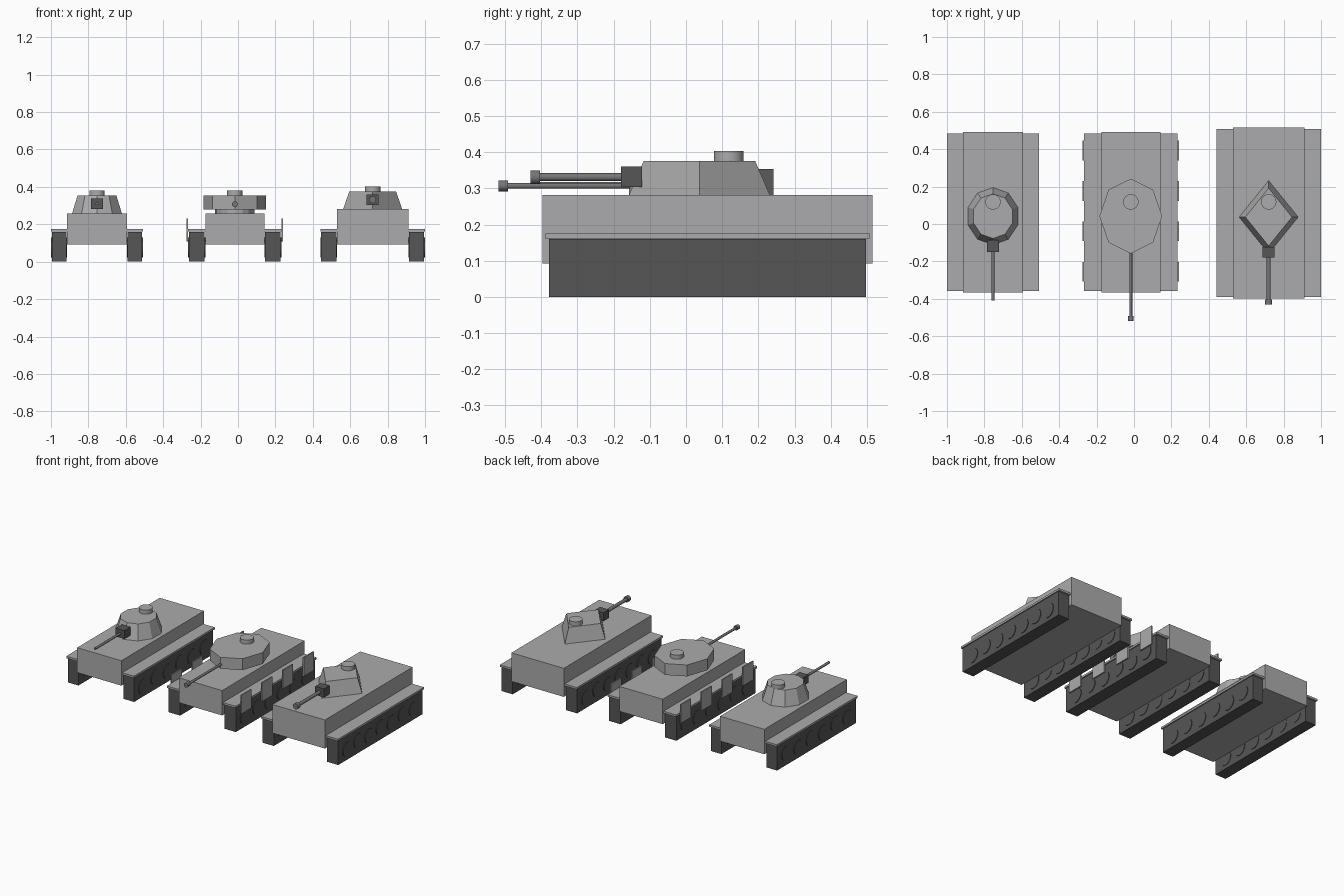
import bpy, bmesh, math
from mathutils import Matrix, Vector

cube = bpy.data.objects.get("Cube")
if cube:
    bpy.data.objects.remove(cube, do_unlink=True)


def material(name, v):
    m = bpy.data.materials.new(name)
    m.use_nodes = True
    m.diffuse_color = (v, v, v * 1.02, 1)
    m.node_tree.nodes["Principled BSDF"].inputs["Base Color"].default_value = (v, v, v * 1.02, 1)
    return m


ARMOUR = material("light grey armour", 0.41)
DARK = material("dark grey running gear", 0.092)
GUN = material("gunmetal grey", 0.18)


def finish(bm, name, mat, smooth=False):
    me = bpy.data.meshes.new(name)
    bm.to_mesh(me)
    bm.free()
    ob = bpy.data.objects.new(name, me)
    bpy.context.collection.objects.link(ob)
    me.materials.append(mat)
    if smooth:
        bpy.ops.object.select_all(action='DESELECT')
        ob.select_set(True)
        bpy.context.view_layer.objects.active = ob
        bpy.ops.object.shade_smooth_by_angle(angle=math.radians(35))
    return ob


def box(name, x, y, z, mat):
    """Box from (low, high) ranges."""
    bm = bmesh.new()
    bmesh.ops.create_cube(bm, size=1)
    for v in bm.verts:
        v.co = Vector([r[0] if c < 0 else r[1] for c, r in zip(v.co, (x, y, z))])
    return finish(bm, name, mat)


def rod(name, start, end, r, mat, sides=24):
    """Cylinder between two points."""
    a, b = Vector(start), Vector(end)
    bm = bmesh.new()
    turn = (b - a).to_track_quat('Z', 'Y').to_matrix().to_4x4()
    bmesh.ops.create_cone(bm, cap_ends=True, segments=sides, radius1=r, radius2=r,
                          depth=(b - a).length,
                          matrix=Matrix.Translation((a + b) / 2) @ turn)
    return finish(bm, name, mat, True)


def frustum(name, cx, cy, z0, z1, rx, ry, taper, sides):
    """Faceted turret with one corner pointing forward."""
    bm = bmesh.new()
    rings = []
    for z, s in ((z0, 1), (z1, taper)):
        ring = []
        for i in range(sides):
            a = -math.pi / 2 + 2 * math.pi * i / sides
            ring.append(bm.verts.new((cx + rx * s * math.cos(a), cy + ry * s * math.sin(a), z)))
        rings.append(ring)
    low, high = rings
    bm.faces.new(low[::-1])
    bm.faces.new(high)
    for i in range(sides):
        j = (i + 1) % sides
        bm.faces.new((low[i], low[j], high[j], high[i]))
    return finish(bm, name, ARMOUR)


def chassis(tag, cx, half, hull_half, y, hull_top, wheels):
    y0, y1 = y
    box(tag + "_hull", (cx - hull_half, cx + hull_half), y, (0.093, hull_top), ARMOUR)
    t0, t1 = y0 + 0.018, y1 - 0.018
    pitch = (t1 - t0 - 0.184) / (wheels - 1)
    for side, s in (("left", 1), ("right", -1)):
        inner, outer = hull_half + 0.003, half - 0.005
        xs = sorted((cx + s * inner, cx + s * outer))
        box(f"{tag}_{side}_track", xs, (t0, t1), (0, 0.16), DARK)
        fx = sorted((cx + s * (hull_half - 0.01), cx + s * half))
        box(f"{tag}_{side}_fender", fx, (y0 + 0.008, y1 - 0.008), (0.162, 0.175), ARMOUR)
        # staggered road wheels running through the track block
        for i in range(wheels):
            wy, wz = t0 + 0.092 + pitch * i, 0.07 if i % 2 == 0 else 0.081
            rod(f"{tag}_{side}_wheel_{i + 1}", (cx + s * (inner - 0.003), wy, wz),
                (cx + s * (outer + 0.004), wy, wz), 0.047, DARK, 32)


def gun(tag, cx, z, y_back, y_tip, r, muzzle=0):
    rod(tag + "_barrel", (cx, y_back, z), (cx, y_tip, z), r, GUN, 16)
    if muzzle:
        rod(tag + "_muzzle", (cx, y_tip + 0.025, z), (cx, y_tip - 0.001, z), muzzle, GUN, 16)


def cupola(tag, cx, z):
    rod(tag + "_cupola", (cx, 0.118, z - 0.005), (cx, 0.118, z + 0.027), 0.041, ARMOUR, 32)


SMALL_Y = (-0.366, 0.492)

# Light tank with a ten-sided sloped turret
cx = -0.754
chassis("light_tank", cx, 0.246, 0.161, SMALL_Y, 0.257, 6)
frustum("light_tank_turret", cx, 0.042, 0.257, 0.354, 0.14, 0.153, 0.78, 10)
cupola("light_tank", cx, 0.354)
box("light_tank_mantlet", (cx - 0.032, cx + 0.032), (-0.15, -0.085), (0.283, 0.337), DARK)
gun("light_tank", cx, 0.31, -0.14, -0.41, 0.008)

# Medium tank with an upright eight-sided turret and side skirts
cx = -0.017
chassis("medium_tank", cx, 0.25, 0.158, SMALL_Y, 0.257, 6)
frustum("medium_tank_turret_ring", cx, 0.042, 0.257, 0.279, 0.105, 0.125, 1, 16)
frustum("medium_tank_turret", cx, 0.042, 0.279, 0.354, 0.168, 0.2, 1, 8)
cupola("medium_tank", cx, 0.354)
gun("medium_tank", cx, 0.307, -0.14, -0.517, 0.008, 0.015)
for side, s in (("left", 1), ("right", -1)):
    xs = sorted((cx + s * 0.25, cx + s * 0.258))
    for i in range(4):
        yc = -0.255 + 0.216 * i
        box(f"medium_tank_{side}_skirt_{i + 1}", xs, (yc - 0.053, yc + 0.053), (0.107, 0.23), ARMOUR)

# Heavy tank with a four-sided sloped turret
cx = 0.72
chassis("heavy_tank", cx, 0.28, 0.191, (-0.397, 0.515), 0.281, 7)
frustum("heavy_tank_turret", cx, 0.037, 0.281, 0.376, 0.158, 0.195, 0.79, 4)
cupola("heavy_tank", cx, 0.376)
box("heavy_tank_mantlet", (cx - 0.032, cx + 0.032), (-0.18, -0.122), (0.304, 0.36), DARK)
gun("heavy_tank", cx, 0.331, -0.17, -0.429, 0.011, 0.019)
